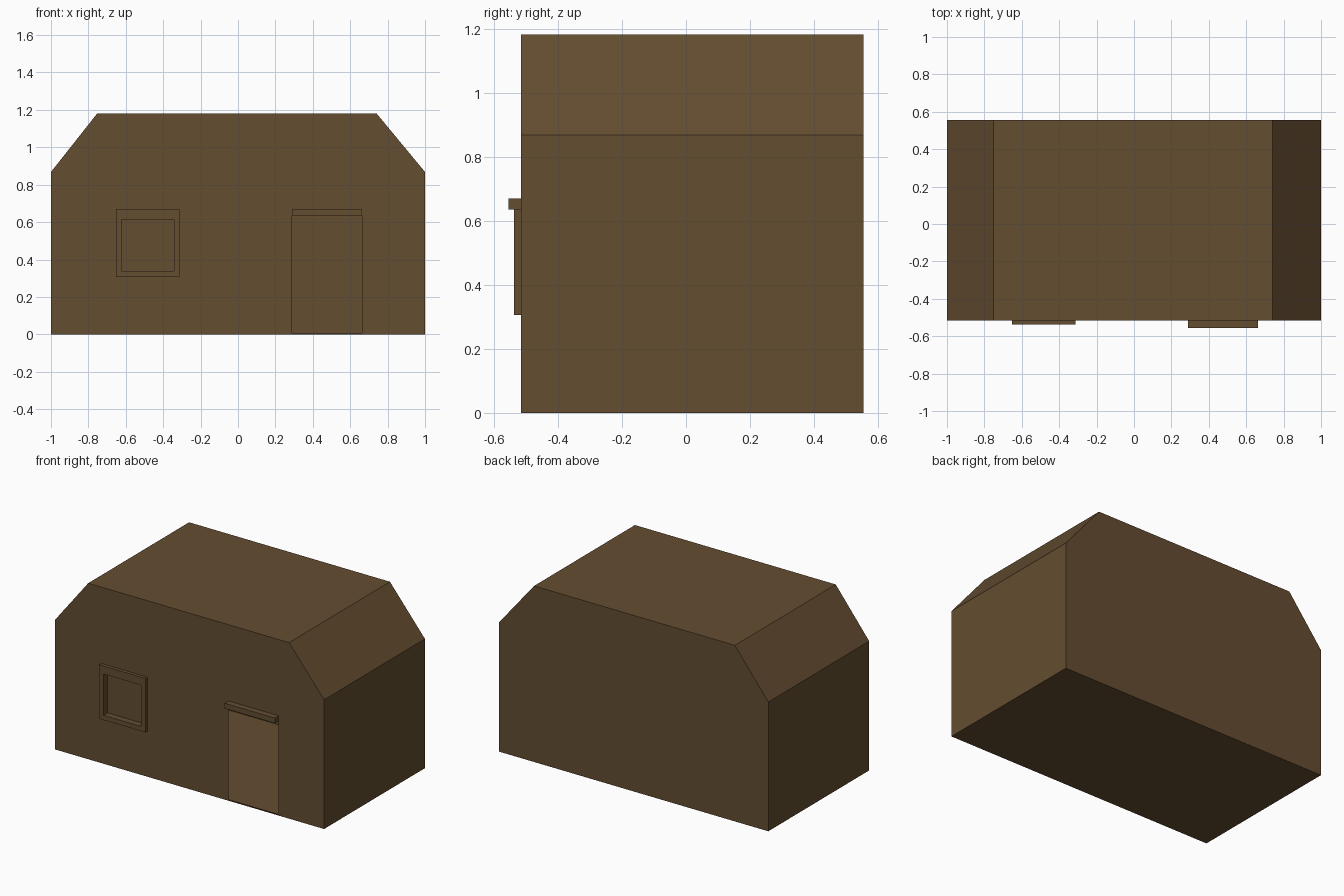
import bpy, bmesh
from mathutils import Vector

if "Cube" in bpy.data.objects:
    bpy.data.objects.remove(bpy.data.objects["Cube"])

FRONT, BACK = -0.515, 0.555
PROFILE = [(-1, 0), (1, 0), (1, 0.868), (0.74, 1.182), (-0.752, 1.182), (-1, 0.868)]
DOOR = (0.29, 0.663, 0.008, 0.635)       # x0, x1, z0, z1
WINDOW = (-0.622, -0.343, 0.338, 0.615)
FRAME = (-0.653, -0.312, 0.306, 0.669)

brown = bpy.data.materials.new("brown_clay")
brown.diffuse_color = (0.127, 0.074, 0.030, 1)
brown.use_nodes = True
brown.node_tree.nodes["Principled BSDF"].inputs["Base Color"].default_value = brown.diffuse_color


def finish(bm, name):
    mesh = bpy.data.meshes.new(name)
    bm.to_mesh(mesh)
    bm.free()
    mesh.materials.append(brown)
    ob = bpy.data.objects.new(name, mesh)
    bpy.context.collection.objects.link(ob)
    return ob


def corners(r):
    x0, x1, z0, z1 = r
    return [(x0, z0), (x1, z0), (x1, z1), (x0, z1)]


def ring(bm, pts, y):
    return [bm.verts.new((x, y, z)) for x, z in pts]


def bridge(bm, a, b):
    n = len(a)
    for i in range(n):
        j = (i + 1) % n
        bm.faces.new((a[i], b[i], b[j], a[j]))


# House shell: hollow, with an open doorway and a window hole in the front
bm = bmesh.new()
front, back = ring(bm, PROFILE, FRONT), ring(bm, PROFILE, BACK)
loops = [front, ring(bm, corners(DOOR), FRONT), ring(bm, corners(WINDOW), FRONT)]
edges = [bm.edges.new((l[i - 1], l[i])) for l in loops for i in range(len(l))]
bmesh.ops.triangle_fill(bm, edges=edges, use_beauty=True, normal=Vector((0, -1, 0)))
bridge(bm, front, back)
bm.faces.new(back[::-1])
bmesh.ops.recalc_face_normals(bm, faces=bm.faces[:])
finish(bm, "house_shell")

# Window frame: raised border whose inner sides run back to a recessed pane
bm = bmesh.new()
outer_back = ring(bm, corners(FRAME), FRONT)
outer = ring(bm, corners(FRAME), FRONT - 0.022)
inner = ring(bm, corners(WINDOW), FRONT - 0.022)
pane = ring(bm, corners(WINDOW), FRONT + 0.02)
bridge(bm, outer, outer_back)
bridge(bm, inner, outer)
bridge(bm, pane, inner)
bm.faces.new(pane)
finish(bm, "window")

# Lintel above the doorway
bm = bmesh.new()
bar = corners((DOOR[0], DOOR[1], DOOR[3], 0.67))
a, b = ring(bm, bar, -0.555), ring(bm, bar, FRONT)
bridge(bm, a, b)
bm.faces.new(a)
bm.faces.new(b[::-1])
finish(bm, "door_lintel")
